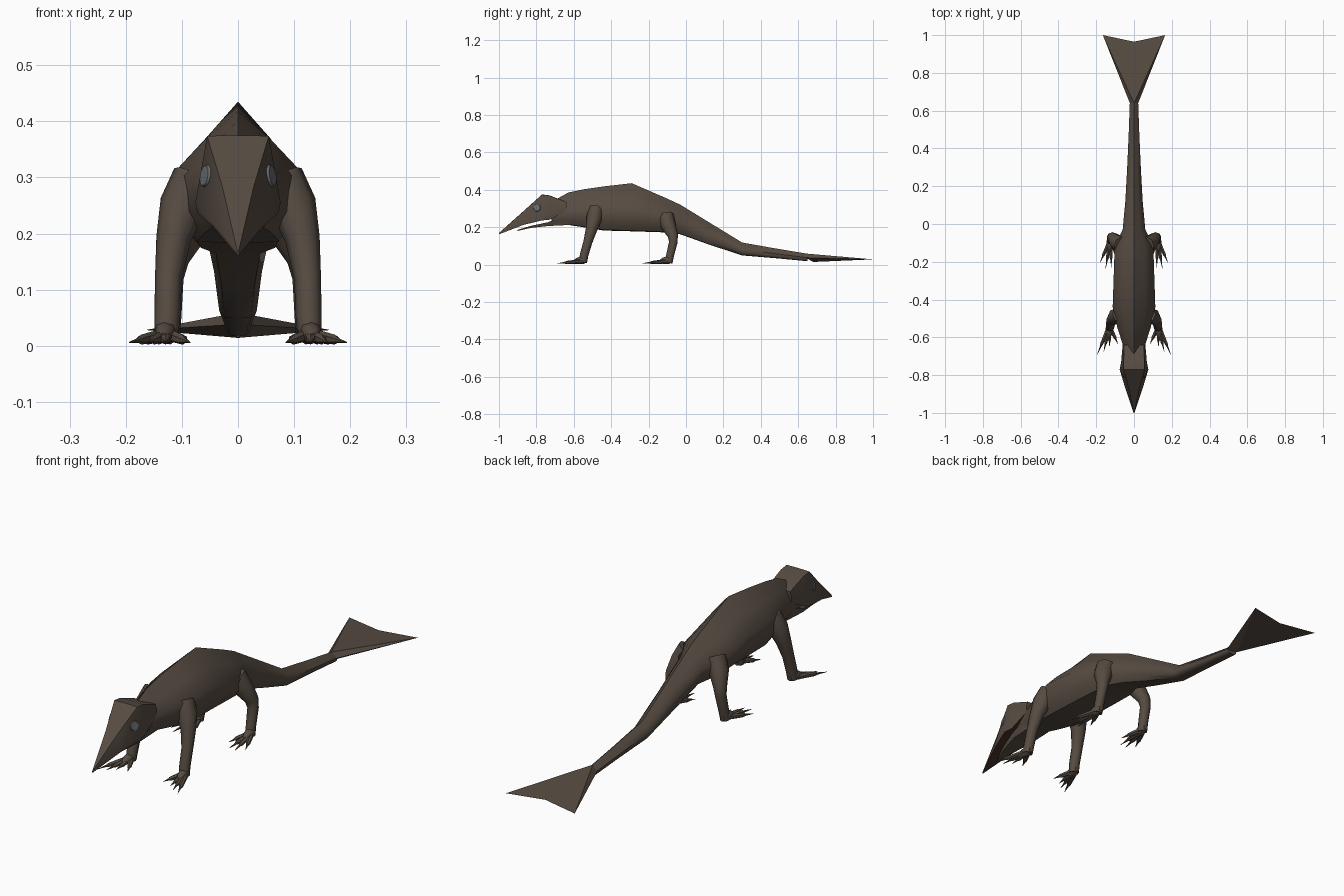
import bpy
import bmesh
import math
from mathutils import Vector

if "Cube" in bpy.data.objects:
    bpy.data.objects.remove(bpy.data.objects["Cube"])


def material(name, color):
    m = bpy.data.materials.new(name)
    m.use_nodes = True
    m.diffuse_color = (*color, 1)
    m.node_tree.nodes["Principled BSDF"].inputs["Base Color"].default_value = (*color, 1)
    return m


HIDE = material("brown hide", (0.095, 0.072, 0.055))
EYE = material("grey blue eye", (0.14, 0.155, 0.175))
MOUTH = material("dark red mouth", (0.06, 0.028, 0.02))


def finish(name, bm, mats=(HIDE,), mirror=False, angle=50):
    bmesh.ops.recalc_face_normals(bm, faces=bm.faces)
    mesh = bpy.data.meshes.new(name)
    bm.to_mesh(mesh)
    bm.free()
    obj = bpy.data.objects.new(name, mesh)
    bpy.context.collection.objects.link(obj)
    for m in mats:
        mesh.materials.append(m)
    bpy.ops.object.select_all(action="DESELECT")
    obj.select_set(True)
    bpy.context.view_layer.objects.active = obj
    bpy.ops.object.shade_smooth_by_angle(angle=math.radians(angle))
    if mirror:
        obj.modifiers.new("mirror", "MIRROR")
    return obj


def skin(bm, rings):
    """Bridge a series of equal vertex loops and cap both ends."""
    loops = [[bm.verts.new(p) for p in ring] for ring in rings]
    n = len(loops[0])
    for a, b in zip(loops, loops[1:]):
        for i in range(n):
            j = (i + 1) % n
            bm.faces.new((a[i], a[j], b[j], b[i]))
    bm.faces.new(loops[0])
    bm.faces.new(loops[-1])


def section(y, half):
    """Close a half outline, listed from top to bottom, across the centre line."""
    other = [(-x, z) for x, z in half[-2:0:-1]]
    return [(x, y, z) for x, z in half + other]


def tube(bm, path, sides=8):
    """Tapering tube along points given as x, y, z, radius."""
    pts = [Vector(p[:3]) for p in path]
    rings = []
    for i, p in enumerate(pts):
        t = (pts[min(i + 1, len(pts) - 1)] - pts[max(i - 1, 0)]).normalized()
        u = t.cross(Vector((1, 0, 0))).normalized()
        v = t.cross(u)
        r = path[i][3]
        rings.append([p + r * (u * math.cos(a) + v * math.sin(a))
                      for a in (math.tau * k / sides for k in range(sides))])
    skin(bm, rings)


# Ridged body and tail: y, top, side height, bottom, half width
stations = [
    (-0.72, 0.335, 0.28, 0.215, 0.050),
    (-0.63, 0.385, 0.29, 0.212, 0.062),
    (-0.55, 0.402, 0.30, 0.200, 0.088),
    (-0.44, 0.418, 0.31, 0.182, 0.113),
    (-0.29, 0.435, 0.30, 0.178, 0.108),
    (-0.11, 0.357, 0.26, 0.172, 0.102),
    (-0.03, 0.320, 0.24, 0.162, 0.060),
    (0.12, 0.228, 0.17, 0.108, 0.046),
    (0.30, 0.118, 0.083, 0.049, 0.036),
    (0.48, 0.086, 0.058, 0.034, 0.028),
    (0.65, 0.058, 0.037, 0.018, 0.022),
]
bm = bmesh.new()
skin(bm, [section(y, [(0, t), (w * 0.53, s + (t - s) * 0.52), (w, s),
                      (w * 0.93, s + (b - s) * 0.6), (w * 0.65, b + (s - b) * 0.03), (0, b)])
          for y, t, s, b, w in stations])
finish("body_and_tail", bm)

# Forked tail fin, a thin wedge
bm = bmesh.new()
top, low, notch = (bm.verts.new(p) for p in
                   ((0, 0.64, 0.059), (0, 0.68, 0.014), (0, 0.965, 0.03)))
for s in (-1, 1):
    root = bm.verts.new((s * 0.022, 0.64, 0.037))
    tip = bm.verts.new((s * 0.165, 1.0, 0.028))
    for tri in ((top, root, tip), (top, tip, notch), (low, tip, root), (low, notch, tip)):
        bm.faces.new(tri)
finish("tail_fin", bm, angle=20)

# Pointed skull with a flat crown: y, top, crown half width, side height, half width, bottom
skull_rows = [
    (-0.64, 0.335, 0.052, 0.31, 0.060, 0.285),
    (-0.73, 0.369, 0.055, 0.28, 0.068, 0.240),
    (-0.77, 0.374, 0.055, 0.255, 0.076, 0.236),
    (-0.87, 0.284, 0.028, 0.222, 0.046, 0.212),
    (-1.00, 0.168, 0.001, 0.165, 0.002, 0.162),
]
bm = bmesh.new()
skin(bm, [section(y, [(0, t + 0.001), (c, t), (w, s), (w * 0.95, b), (0, b)])
          for y, t, c, s, w, b in skull_rows])
bmesh.ops.recalc_face_normals(bm, faces=bm.faces)
for f in bm.faces:
    f.material_index = int(f.normal.z < -0.7)
skull = finish("skull", bm, (HIDE, MOUTH), angle=45)

# Lower jaw
bm = bmesh.new()
skin(bm, [section(y, [(0, t), (w, t), (w * 0.8, b), (0, b)]) for y, t, b, w in (
    (-0.62, 0.27, 0.212, 0.055), (-0.74, 0.226, 0.206, 0.054),
    (-0.83, 0.207, 0.196, 0.030), (-0.90, 0.186, 0.180, 0.003))])
finish("lower_jaw", bm, angle=40)

# Eyes: thin discs laid on the skull surface
bpy.context.view_layer.update()
for side, s in (("left", 1), ("right", -1)):
    hit, spot, normal, face = skull.closest_point_on_mesh(Vector((s * 0.07, -0.80, 0.305)))
    bm = bmesh.new()
    bmesh.ops.create_cone(bm, cap_ends=True, segments=16, radius1=0.022, radius2=0.018, depth=0.008)
    eye = finish(side + "_eye", bm, (EYE,))
    eye.location = spot
    eye.rotation_euler = normal.to_track_quat("Z", "Y").to_euler()

# Legs with flattened feet and clawed toes
limbs = {
    "front": ([(0.075, -0.48, 0.30, 0.042), (0.098, -0.49, 0.25, 0.042),
               (0.115, -0.505, 0.19, 0.031), (0.124, -0.525, 0.12, 0.024),
               (0.126, -0.545, 0.05, 0.023), (0.128, -0.55, 0.012, 0.021)],
              [(0.194, -0.69), (0.160, -0.675), (0.130, -0.65), (0.085, -0.635)]),
    "hind": ([(0.065, -0.11, 0.26, 0.045), (0.092, -0.095, 0.21, 0.041),
              (0.115, -0.07, 0.155, 0.028), (0.120, -0.068, 0.12, 0.023),
              (0.122, -0.085, 0.05, 0.021), (0.124, -0.092, 0.010, 0.020)],
             [(0.180, -0.205), (0.150, -0.235), (0.120, -0.23), (0.085, -0.185)]),
}
for name, (path, toes) in limbs.items():
    bm = bmesh.new()
    tube(bm, path)
    finish(name + "_legs", bm, mirror=True)

    bm = bmesh.new()
    ankle = Vector(path[-1][:3])
    x, y = ankle.x, ankle.y
    tube(bm, [(x, y + 0.022, 0.022, 0.010), (x, y, 0.025, 0.022),
              (x + 0.004, y - 0.03, 0.020, 0.017), (x + 0.006, y - 0.05, 0.015, 0.008)])
    finish(name + "_feet", bm, mirror=True)

    bm = bmesh.new()
    for tx, ty in toes:
        tip = Vector((tx, ty, 0.006))
        base = Vector((x + (tx - x) * 0.2, y - 0.012, 0.018))
        tube(bm, [(*base.lerp(tip, f), r) for f, r in
                  ((0, 0.011), (0.3, 0.010), (0.58, 0.009), (0.68, 0.005), (1, 0.0008))], sides=6)
    for v in bm.verts:
        v.co.z = max(v.co.z, 0)
    finish(name + "_toes", bm, mirror=True)
